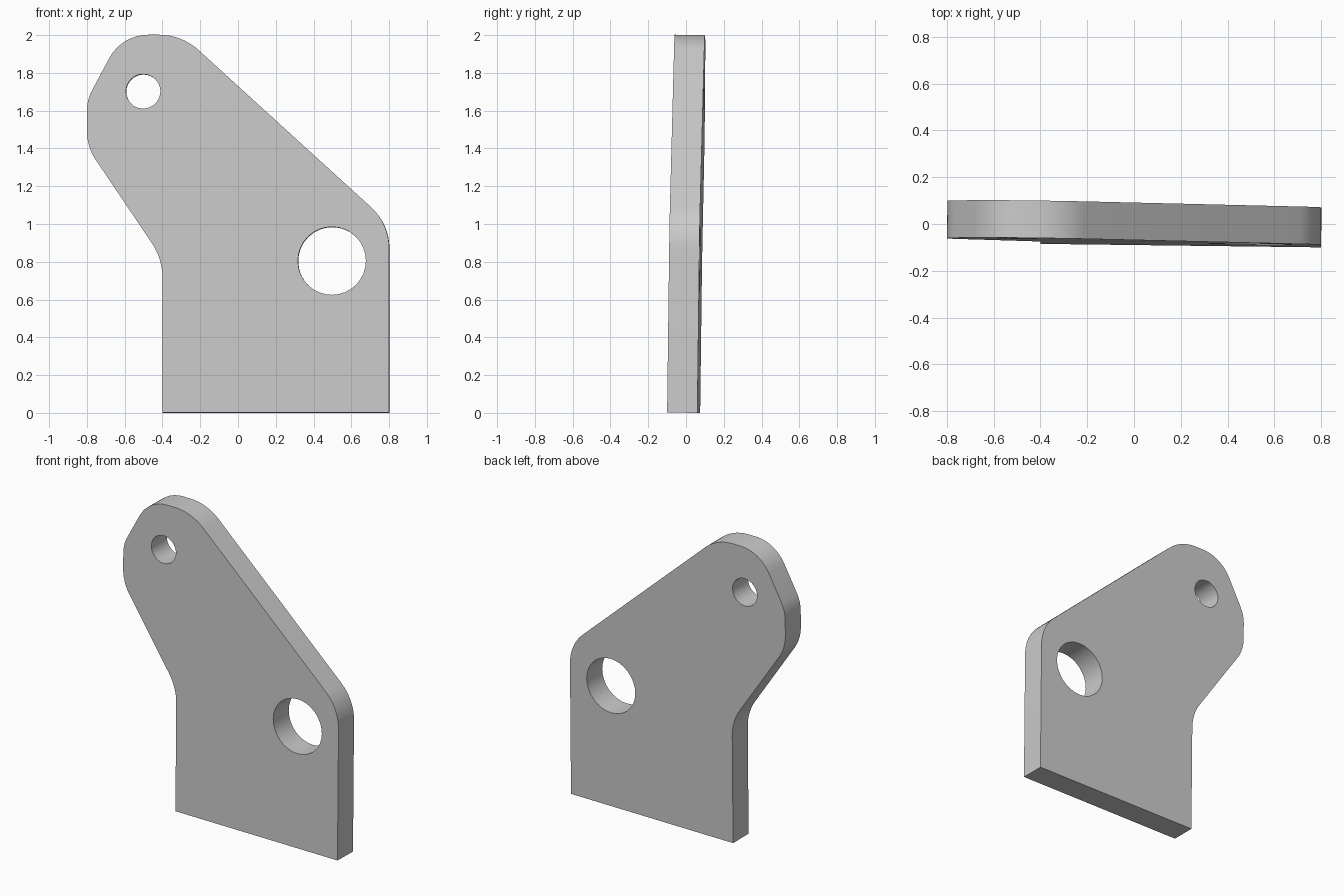
import bpy, bmesh, math
from mathutils import Vector, Matrix

cube = bpy.data.objects.get("Cube")
if cube:
    bpy.data.objects.remove(cube, do_unlink=True)

THICKNESS, TILT = 0.16, 0.0125

# Outline corners: x, z, tangent length of the rounding
CORNERS = [(-0.4, 0, 0), (0.8, 0, 0), (0.8, 1.0, 0.13), (-0.298, 2, 0.12),
           (-0.615, 2, 0.14), (-0.8, 1.655, 0.06), (-0.8, 1.407, 0.083),
           (-0.4, 0.814, 0.1)]
# Holes: x, z, radius
HOLES = [(-0.502, 1.7, 0.091), (0.497, 0.803, 0.18)]


def rounded_outline(corners, steps=8):
    """Replace each corner by a circular arc tangent to both edges."""
    pts = [Vector(c[:2]) for c in corners]
    out = []
    for i, p in enumerate(pts):
        t = corners[i][2]
        if t == 0:
            out.append(p)
            continue
        a = (pts[i - 1] - p).normalized()
        b = (pts[(i + 1) % len(pts)] - p).normalized()
        half = a.angle(b) / 2
        centre = p + (a + b).normalized() * t / math.cos(half)
        start, end = p + a * t - centre, p + b * t - centre
        sweep = math.pi - 2 * half
        for k in range(steps + 1):
            f = k / steps
            out.append(centre + (start * math.sin((1 - f) * sweep)
                                 + end * math.sin(f * sweep)) / math.sin(sweep))
    return out


def circle(x, z, r, n=32):
    return [Vector((x + r * math.cos(math.tau * k / n),
                    z + r * math.sin(math.tau * k / n))) for k in range(n)]


# Flat plate face with its two holes
bm = bmesh.new()
for loop in [rounded_outline(CORNERS)] + [circle(*h) for h in HOLES]:
    verts = [bm.verts.new((p.x, 0, p.y)) for p in loop]
    for i, v in enumerate(verts):
        bm.edges.new((verts[i - 1], v))
bmesh.ops.triangle_fill(bm, edges=bm.edges[:], use_beauty=True, normal=(0, -1, 0))

# Thicken it, then lean it slightly
ext = bmesh.ops.extrude_face_region(bm, geom=bm.faces[:], use_keep_orig=True)
moved = [g for g in ext["geom"] if isinstance(g, bmesh.types.BMVert)]
bmesh.ops.translate(bm, verts=moved, vec=(0, THICKNESS, 0))
lean = Matrix(((1, TILT, 0, 0), (-TILT, 1, TILT, -0.09),
               (0, -TILT, 1, TILT * THICKNESS), (0, 0, 0, 1)))
bm.transform(lean)
bmesh.ops.recalc_face_normals(bm, faces=bm.faces[:])
mesh = bpy.data.meshes.new("bracket_plate")
bm.to_mesh(mesh)
bm.free()

# Plain grey material
grey = bpy.data.materials.new("light_grey")
grey.use_nodes = True
colour = (0.6, 0.6, 0.6, 1)
grey.diffuse_color = colour
grey.node_tree.nodes["Principled BSDF"].inputs["Base Color"].default_value = colour
mesh.materials.append(grey)

plate = bpy.data.objects.new("bracket_plate", mesh)
bpy.context.collection.objects.link(plate)
bpy.ops.object.select_all(action="DESELECT")
plate.select_set(True)
bpy.context.view_layer.objects.active = plate
bpy.ops.object.shade_smooth_by_angle(angle=math.radians(30))
